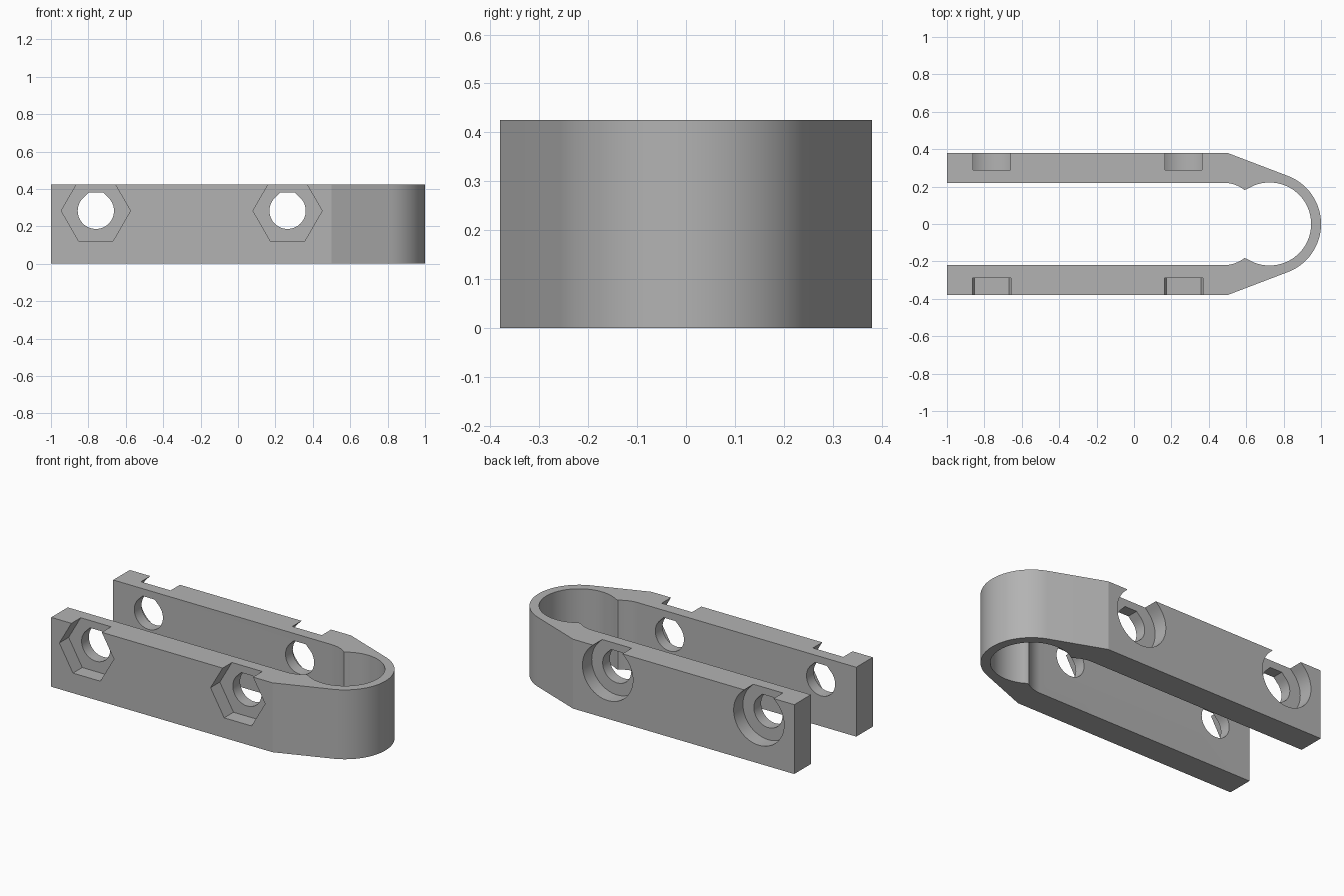
import bpy, bmesh
from math import sin, cos, pi, atan2, acos, hypot, radians
from mathutils import Vector

if "Cube" in bpy.data.objects:
    bpy.data.objects.remove(bpy.data.objects["Cube"])

HEIGHT = 0.425
OUT_Y, IN_Y = 0.38, 0.22          # arm faces
RING_X, RING_OUT, RING_IN = 0.725, 0.275, 0.222
SHOULDER_X = 0.5
HOLE_X, HOLE_Z = (-0.76, 0.265), 0.283
POCKET_Y = 0.29                   # pocket floors

grey = bpy.data.materials.new("mid grey")
grey.use_nodes = True
grey.diffuse_color = (0.45, 0.45, 0.45, 1)
grey.node_tree.nodes["Principled BSDF"].inputs["Base Color"].default_value = grey.diffuse_color


def arc(cx, cy, r, a0, a1, n):
    return [(cx + r * cos(a0 + (a1 - a0) * i / n),
             cy + r * sin(a0 + (a1 - a0) * i / n)) for i in range(n + 1)]


def prism(name, points, direction):
    """Extrude a closed loop of 3D points along a direction."""
    bm = bmesh.new()
    face = bm.faces.new([bm.verts.new(p) for p in points])
    ext = bmesh.ops.extrude_face_region(bm, geom=[face])
    moved = [v for v in ext["geom"] if isinstance(v, bmesh.types.BMVert)]
    bmesh.ops.translate(bm, vec=Vector(direction), verts=moved)
    bmesh.ops.recalc_face_normals(bm, faces=bm.faces)
    mesh = bpy.data.meshes.new(name)
    bm.to_mesh(mesh)
    bm.free()
    mesh.materials.append(grey)
    obj = bpy.data.objects.new(name, mesh)
    bpy.context.collection.objects.link(obj)
    return obj


def teardrop(r):
    """Circle with 45 degree shoulders and a flat top."""
    flat = r * (2 ** 0.5 - 1)
    return arc(0, 0, r, 3 * pi / 4, 9 * pi / 4, 48) + [(flat, r), (-flat, r)]


# Half outline (+y side), from the nose of the ring to the open end and back
dx, dy = SHOULDER_X - RING_X, OUT_Y
tangent = atan2(dy, dx) - acos(RING_OUT / hypot(dx, dy))
outer = arc(RING_X, 0, RING_OUT, 0, tangent, 28)
outer += [(SHOULDER_X, OUT_Y), (-1, OUT_Y)]

# Inner wall: straight arm, rounded lead-in, pinch tip, then the ring bore
LEAD_X, LEAD_R, TIP_X = 0.48, 0.18, 0.59
tip_a = acos((TIP_X - LEAD_X) / LEAD_R)
lead = arc(LEAD_X, IN_Y - LEAD_R, LEAD_R, pi / 2, tip_a, 10)
tip_y = lead[-1][1]
bore_r = hypot(TIP_X - RING_X, tip_y)
bore = arc(RING_X, 0, RING_IN, atan2(tip_y, TIP_X - RING_X), 0, 36)
inner = [(-1, IN_Y)] + lead + bore[1:]


def mirrored(pts):
    return [(x, -y) for x, y in reversed(pts)]


outline = outer + inner + mirrored(inner)[1:] + mirrored(outer)[:-1]
clamp = prism("clamp_body", [(x, y, 0) for x, y in outline], (0, 0, HEIGHT))

# Bolt holes through both arms, hex nut pockets in front, round head pockets behind
hexagon = arc(0, 0, 0.185, 0, 5 * pi / 3, 5)
cuts = [("bolt_hole", teardrop(0.097), -0.6, 1.2),
        ("nut_pocket", hexagon, -0.6, 0.6 - POCKET_Y),
        ("head_pocket", teardrop(0.171), 0.6, POCKET_Y - 0.6)]
bpy.context.view_layer.objects.active = clamp
for cx in HOLE_X:
    for name, shape, y0, depth in cuts:
        cutter = prism(name + "_cutter",
                       [(cx + x, y0, HOLE_Z + z) for x, z in shape], (0, depth, 0))
        cutter.hide_render = True
        mod = clamp.modifiers.new(name, "BOOLEAN")
        mod.operation = "DIFFERENCE"
        mod.solver = "EXACT"
        mod.object = cutter
        bpy.ops.object.modifier_apply(modifier=mod.name)
        bpy.data.objects.remove(cutter)

# Smooth the curved walls, keep the corners crisp
bpy.ops.object.select_all(action="DESELECT")
clamp.select_set(True)
bpy.ops.object.shade_smooth_by_angle(angle=radians(20))
